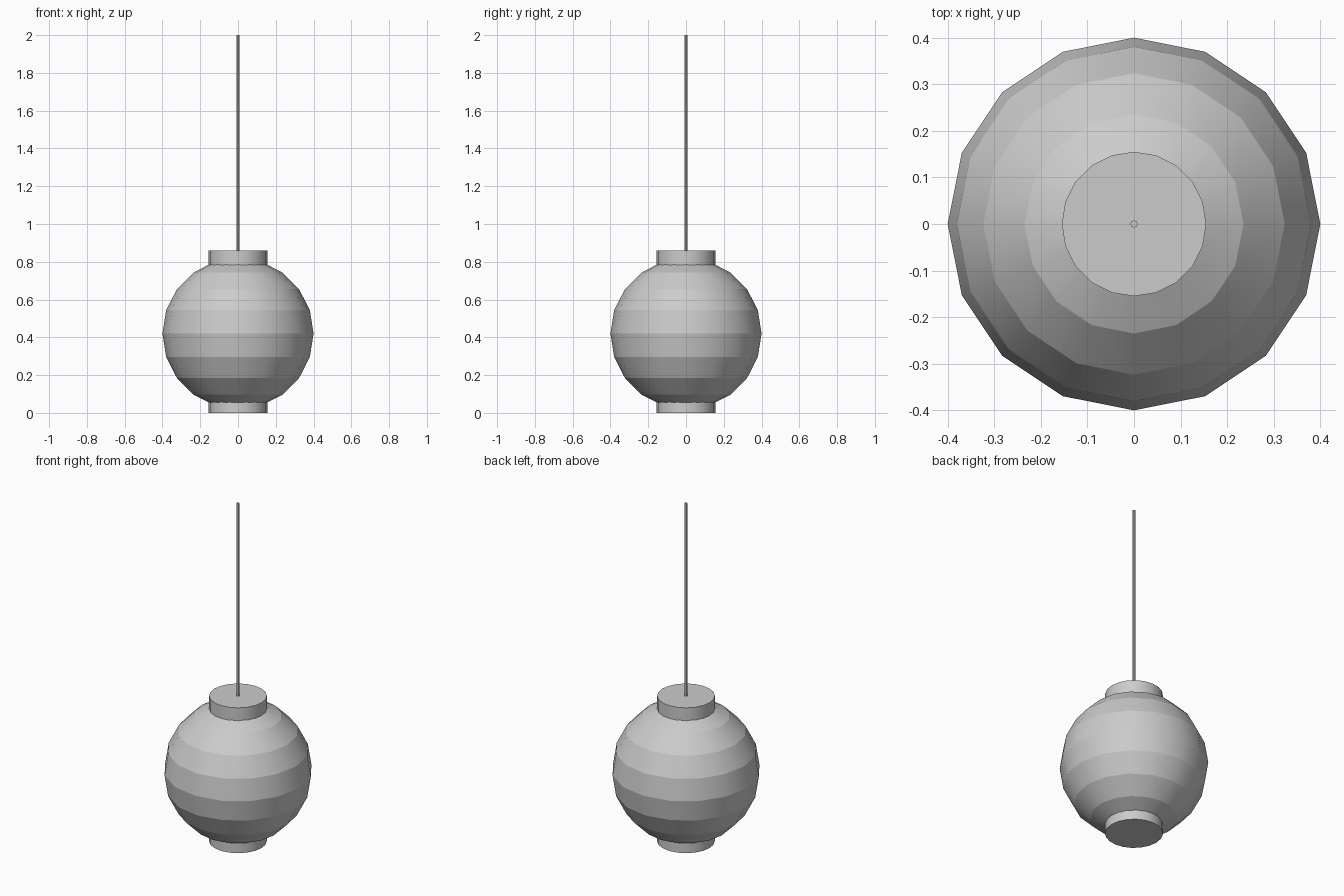
import bpy
import math

if "Cube" in bpy.data.objects:
    bpy.data.objects.remove(bpy.data.objects["Cube"])


def finish(name):
    obj = bpy.context.object
    obj.name = name
    bpy.ops.object.shade_smooth_by_angle(angle=math.radians(35))
    return obj


def cylinder(name, radius, z0, z1, sides):
    bpy.ops.mesh.primitive_cylinder_add(vertices=sides, radius=radius, depth=z1 - z0,
                                        location=(0, 0, (z0 + z1) / 2))
    return finish(name)


# faceted paper globe, creased along every horizontal rib
bpy.ops.mesh.primitive_uv_sphere_add(segments=16, ring_count=10, radius=0.4,
                                     location=(0, 0, 0.42))
globe = finish("paper_globe")
for edge in globe.data.edges:
    a, b = (globe.data.vertices[i].co for i in edge.vertices)
    edge.use_edge_sharp = abs(a.z - b.z) < 1e-4

# end collars and hanging cord
cylinder("bottom_collar", 0.155, 0.0, 0.08, 20)
cylinder("top_collar", 0.155, 0.78, 0.86, 20)
cylinder("cord", 0.008, 0.84, 2.0, 8)
